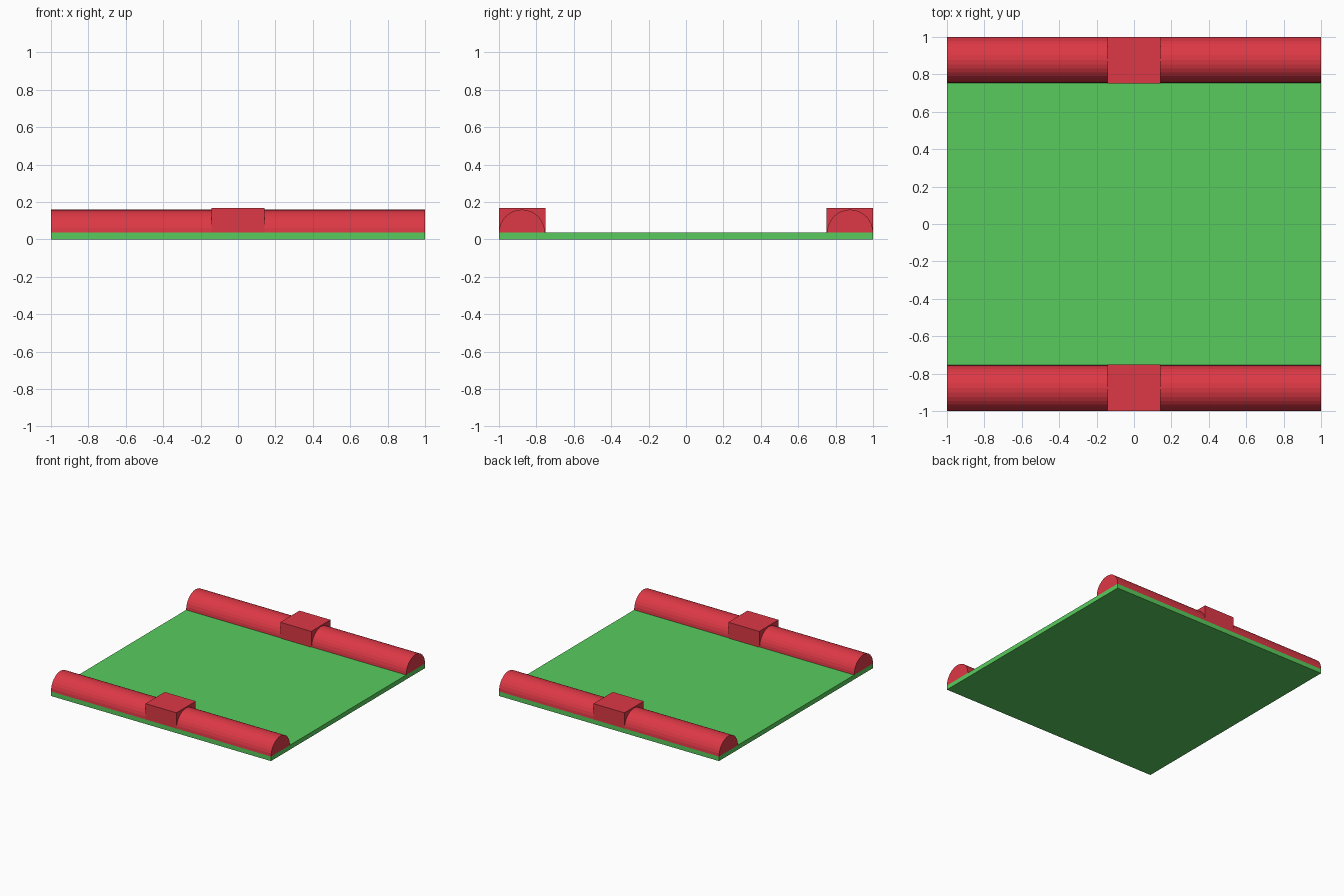
import bpy, bmesh, math

if "Cube" in bpy.data.objects:
    bpy.data.objects.remove(bpy.data.objects["Cube"])

BASE_TOP = 0.037


def material(name, color):
    m = bpy.data.materials.new(name)
    m.diffuse_color = color
    m.use_nodes = True
    m.node_tree.nodes["Principled BSDF"].inputs["Base Color"].default_value = m.diffuse_color
    return m


GREEN = material("green", (0.10, 0.60, 0.11, 1))
RED = material("red", (0.72, 0.04, 0.06, 1))


def extrude_x(name, profile, half_length, mat):
    """Extrude a closed (y, z) profile along x, centred on x = 0."""
    bm = bmesh.new()
    face = bm.faces.new([bm.verts.new((-half_length, y, z)) for y, z in profile])
    ext = bmesh.ops.extrude_face_region(bm, geom=[face], use_keep_orig=True)
    moved = [v for v in ext["geom"] if isinstance(v, bmesh.types.BMVert)]
    bmesh.ops.translate(bm, verts=moved, vec=(2 * half_length, 0, 0))
    bmesh.ops.recalc_face_normals(bm, faces=bm.faces)
    mesh = bpy.data.meshes.new(name)
    bm.to_mesh(mesh)
    bm.free()
    mesh.materials.append(mat)
    obj = bpy.data.objects.new(name, mesh)
    bpy.context.collection.objects.link(obj)
    return obj


def rect(y0, y1, z0, z1):
    return [(y0, z0), (y1, z0), (y1, z1), (y0, z1)]


# Flat base plate
extrude_x("base_plate", rect(-1, 1, 0, BASE_TOP), 1.0, GREEN)

# Half-round rail and central block along the front and back edges
RADIUS, SEGMENTS = 0.1225, 16
for side, label in ((-1, "front"), (1, "back")):
    centre = side * (1 - RADIUS)
    arc = [(centre + RADIUS * math.cos(math.pi * i / SEGMENTS),
            BASE_TOP + RADIUS * math.sin(math.pi * i / SEGMENTS))
           for i in range(SEGMENTS + 1)]
    extrude_x(label + "_rail", arc, 1.0, RED)
    extrude_x(label + "_block", rect(side * 0.75, side * 1.0, BASE_TOP, 0.167), 0.141, RED)
